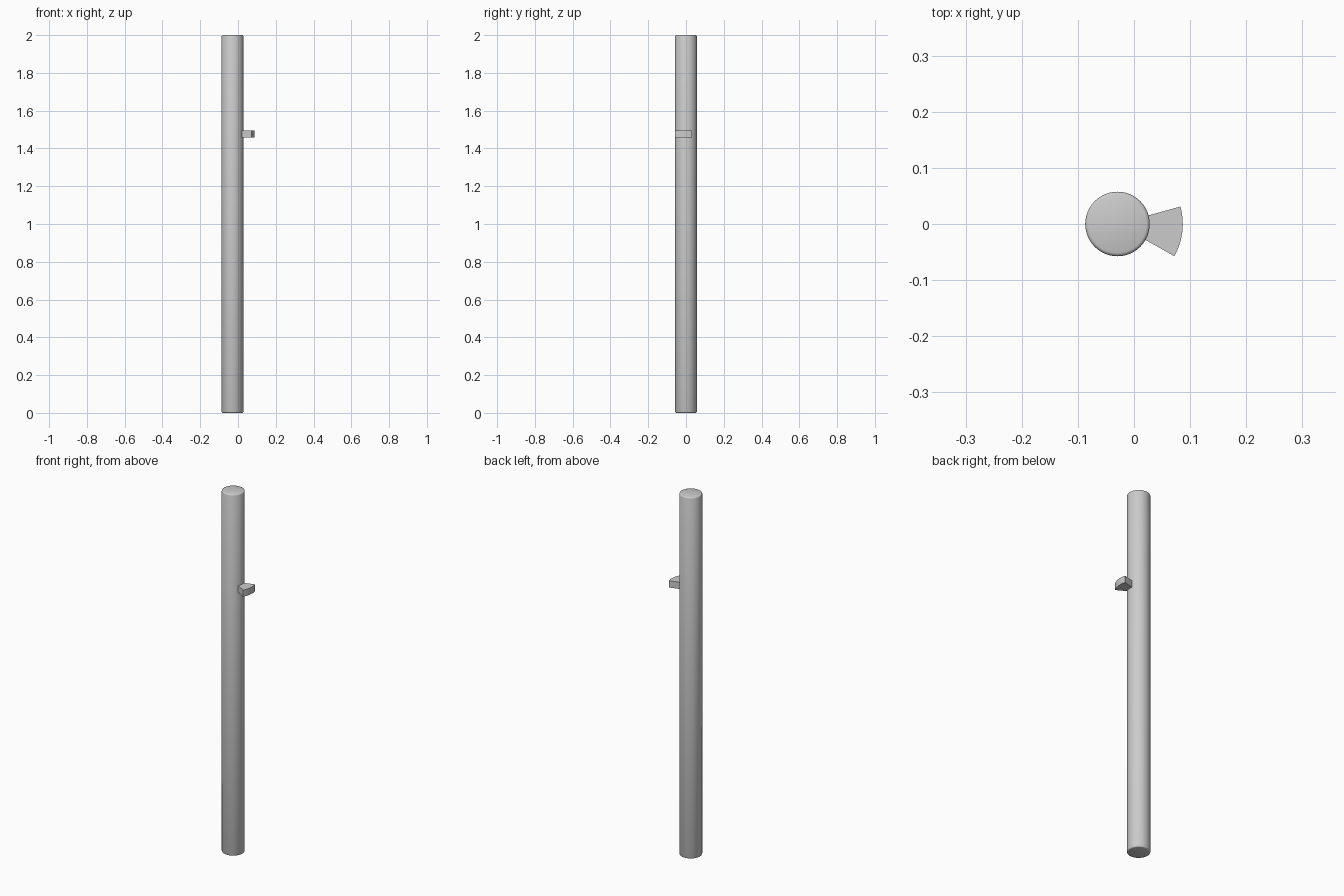
import bpy, bmesh
from math import cos, sin, radians

if "Cube" in bpy.data.objects:
    bpy.data.objects.remove(bpy.data.objects["Cube"])

CX, R = -0.0295, 0.0575


def make_object(name, bm):
    bmesh.ops.recalc_face_normals(bm, faces=bm.faces)
    mesh = bpy.data.meshes.new(name)
    bm.to_mesh(mesh)
    bm.free()
    obj = bpy.data.objects.new(name, mesh)
    bpy.context.collection.objects.link(obj)
    return obj


# Pole: tall cylinder with softened rims, smooth all over
bm = bmesh.new()
bmesh.ops.create_cone(bm, cap_ends=True, segments=48, radius1=R, radius2=R, depth=2)
bmesh.ops.translate(bm, verts=bm.verts, vec=(CX, 0, 1))
rims = [e for e in bm.edges if any(len(f.verts) > 4 for f in e.link_faces)]
bmesh.ops.bevel(bm, geom=rims, offset=0.006, segments=2, profile=0.5, affect='EDGES')
for f in bm.faces:
    f.smooth = True
make_object("pole", bm)

# Bracket: ring sector sticking out of the pole
bm = bmesh.new()
angles = [radians(-29.5 + 45 * i / 8) for i in range(9)]
outline = [(0.1165, a) for a in angles] + [(R - 0.002, a) for a in reversed(angles)]
face = bm.faces.new([bm.verts.new((CX + r * cos(a), r * sin(a), 1.458)) for r, a in outline])
top = bmesh.ops.extrude_face_region(bm, geom=[face], use_keep_orig=True)["geom"]
bmesh.ops.translate(bm, vec=(0, 0, 0.037),
                    verts=[v for v in top if isinstance(v, bmesh.types.BMVert)])
bracket = make_object("bracket", bm)
bpy.context.view_layer.objects.active = bracket
bracket.select_set(True)
bpy.ops.object.shade_smooth_by_angle(angle=radians(30))
